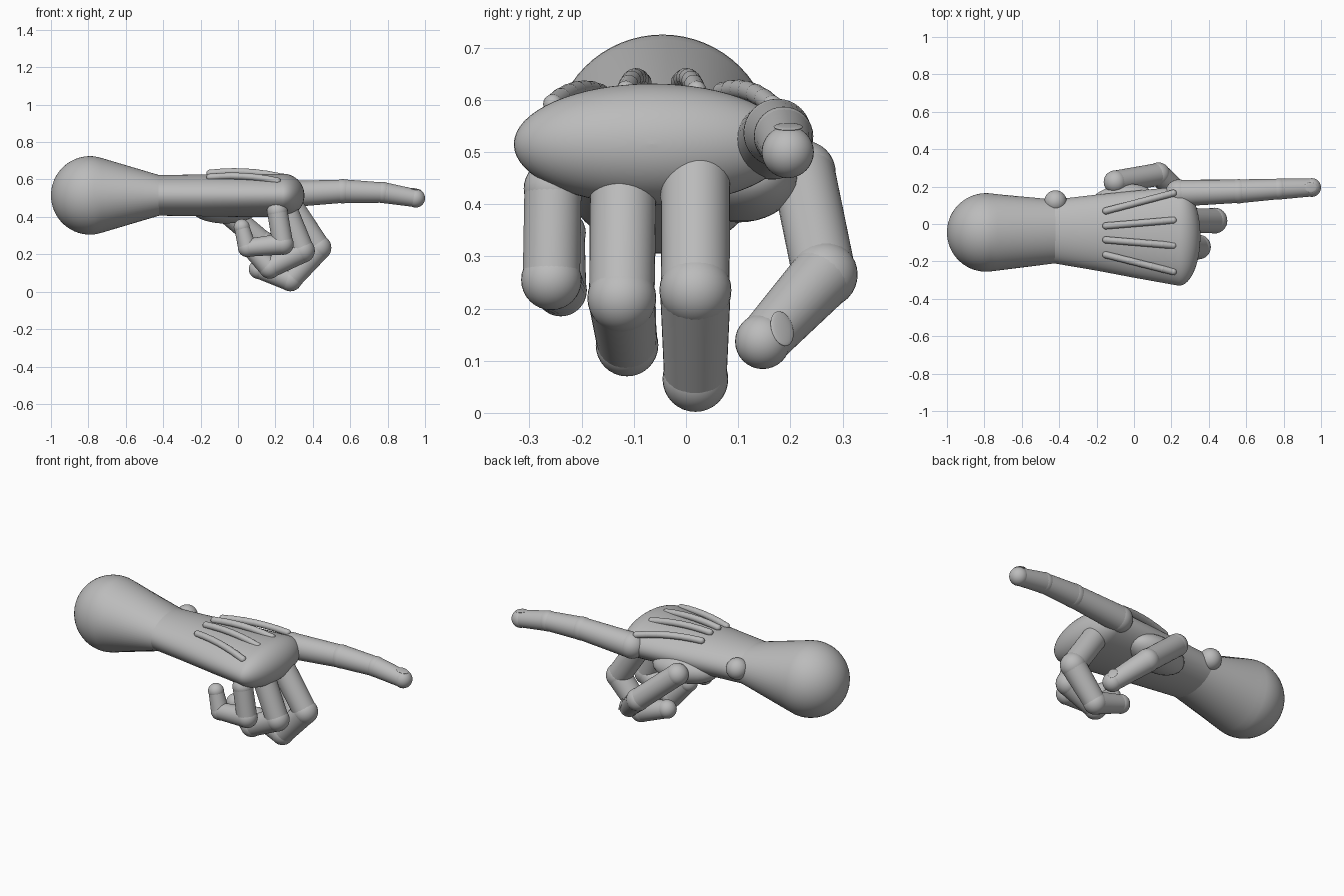
import bpy, bmesh, math
from mathutils import Vector, Matrix

cube = bpy.data.objects.get("Cube")
if cube:
    bpy.data.objects.remove(cube, do_unlink=True)

grey = bpy.data.materials.new("plain grey")
grey.use_nodes = True
colour = (0.5, 0.5, 0.5, 1)
grey.diffuse_color = colour
grey.node_tree.nodes["Principled BSDF"].inputs["Base Color"].default_value = colour


def finish(name, bm, angle=40):
    bmesh.ops.recalc_face_normals(bm, faces=bm.faces)
    mesh = bpy.data.meshes.new(name)
    bm.to_mesh(mesh)
    bm.free()
    mesh.materials.append(grey)
    obj = bpy.data.objects.new(name, mesh)
    bpy.context.collection.objects.link(obj)
    bpy.ops.object.select_all(action='DESELECT')
    obj.select_set(True)
    bpy.context.view_layer.objects.active = obj
    bpy.ops.object.shade_smooth_by_angle(angle=math.radians(angle))
    return obj


def loft(name, sections, sides=64):
    """Skin elliptical sections (x, centre y, centre z, radius y, radius z)."""
    bm = bmesh.new()
    rings = []
    for x, cy, cz, ry, rz in sections:
        angles = [math.tau * i / sides for i in range(sides)]
        rings.append([bm.verts.new((x, cy + ry * math.cos(a), cz + rz * math.sin(a)))
                      for a in angles])
    for a, b in zip(rings, rings[1:]):
        for i in range(sides):
            j = (i + 1) % sides
            bm.faces.new((a[i], a[j], b[j], b[i]))
    bm.faces.new(rings[0])
    bm.faces.new(rings[-1])
    return finish(name, bm)


def ellipsoid(name, centre, size, turn=None):
    bm = bmesh.new()
    matrix = Matrix.Translation(centre) @ (turn or Matrix()) @ Matrix.Diagonal((*size, 1))
    bmesh.ops.create_uvsphere(bm, u_segments=32, v_segments=20, radius=1, matrix=matrix)
    return finish(name, bm)


def chain(name, joints, segments=32):
    """Round joints linked by tapered tubes; each joint is (x, y, z, radius)."""
    bm = bmesh.new()
    for x, y, z, r in joints:
        bmesh.ops.create_uvsphere(bm, u_segments=segments, v_segments=segments // 2,
                                  radius=r, matrix=Matrix.Translation((x, y, z)))
    for a, b in zip(joints, joints[1:]):
        start, end = Vector(a[:3]), Vector(b[:3])
        axis = end - start
        turn = axis.to_track_quat('Z', 'Y').to_matrix().to_4x4()
        bmesh.ops.create_cone(bm, cap_ends=True, segments=segments,
                              radius1=a[3] * 0.98, radius2=b[3] * 0.95, depth=axis.length,
                              matrix=Matrix.Translation((start + end) / 2) @ turn)
    return finish(name, bm)


# Forearm: round end narrowing to a flattened wrist
forearm = []
for i in range(1, 17):
    a = math.radians(6 * i)
    r = 0.21 * math.sin(a)
    forearm.append((-0.79 - 0.21 * math.cos(a), -0.045, 0.515, r, r))
forearm += [(-0.73, -0.045, 0.515, 0.204, 0.2), (-0.42, -0.04, 0.515, 0.17, 0.108)]
loft("forearm", forearm)

# Hand body: widening from the wrist to a rounded knuckle edge
palm = [(-0.43, -0.04, 0.515, 0.17, 0.108), (-0.2, -0.046, 0.515, 0.203, 0.112),
        (0.0, -0.055, 0.515, 0.232, 0.115)]
for i in range(16):
    a = math.radians(6 * i)
    palm.append((0.24 + 0.115 * math.sin(a), -0.065, 0.515,
                 0.265 * math.cos(a), 0.116 * math.cos(a)))
loft("palm", palm)

ellipsoid("thumb_pad", (-0.07, 0.1, 0.45), (0.19, 0.11, 0.085),
          Matrix.Rotation(math.radians(12), 4, 'Z'))
ellipsoid("wrist_bump", (-0.42, 0.12, 0.54), (0.06, 0.06, 0.06))

# Pointing finger, three curled fingers and the thumb
chain("index_finger", [(0.24, 0.165, 0.52, 0.073), (0.56, 0.175, 0.537, 0.065),
                       (0.775, 0.187, 0.53, 0.057), (0.95, 0.195, 0.5, 0.05)])
chain("middle_finger", [(0.28, 0.018, 0.46, 0.068), (0.43, 0.018, 0.235, 0.069),
                        (0.28, 0.018, 0.065, 0.063), (0.11, 0.02, 0.12, 0.052)])
chain("ring_finger", [(0.25, -0.12, 0.45, 0.065), (0.345, -0.123, 0.22, 0.066),
                      (0.17, -0.113, 0.13, 0.06), (0.06, -0.11, 0.24, 0.05)])
chain("little_finger", [(0.21, -0.255, 0.43, 0.056), (0.24, -0.258, 0.255, 0.058),
                        (0.05, -0.24, 0.235, 0.05), (0.02, -0.235, 0.345, 0.043)])
chain("thumb", [(-0.1, 0.225, 0.46, 0.062), (0.13, 0.265, 0.265, 0.064),
                (0.27, 0.147, 0.137, 0.053)])

# Nails as thin rounded plates
ellipsoid("index_nail", (0.945, 0.196, 0.548), (0.035, 0.028, 0.005),
          Matrix.Rotation(math.radians(10), 4, 'Y'))
thumb_out = Vector((0.75, 0.55, 0.31)).normalized()
ellipsoid("thumb_nail", Vector((0.26, 0.155, 0.145)) + thumb_out * 0.052,
          (0.026, 0.035, 0.005), thumb_out.to_track_quat('Z', 'Y').to_matrix().to_4x4())

# Raised tendons fanning over the back of the hand
tendons = {"index": (0.07, 0.165, 0.615, 0.59), "middle": (-0.01, 0.02, 0.634, 0.618),
           "ring": (-0.085, -0.115, 0.634, 0.618), "little": (-0.165, -0.255, 0.612, 0.592)}
for finger, (y0, y1, z0, z1) in tendons.items():
    path = []
    for i in range(7):
        t = i / 6
        path.append((-0.15 + 0.36 * t, y0 + (y1 - y0) * t,
                     z0 + (z1 - z0) * t + 0.06 * t * (1 - t), 0.019))
    chain(finger + "_tendon", path, 16)
